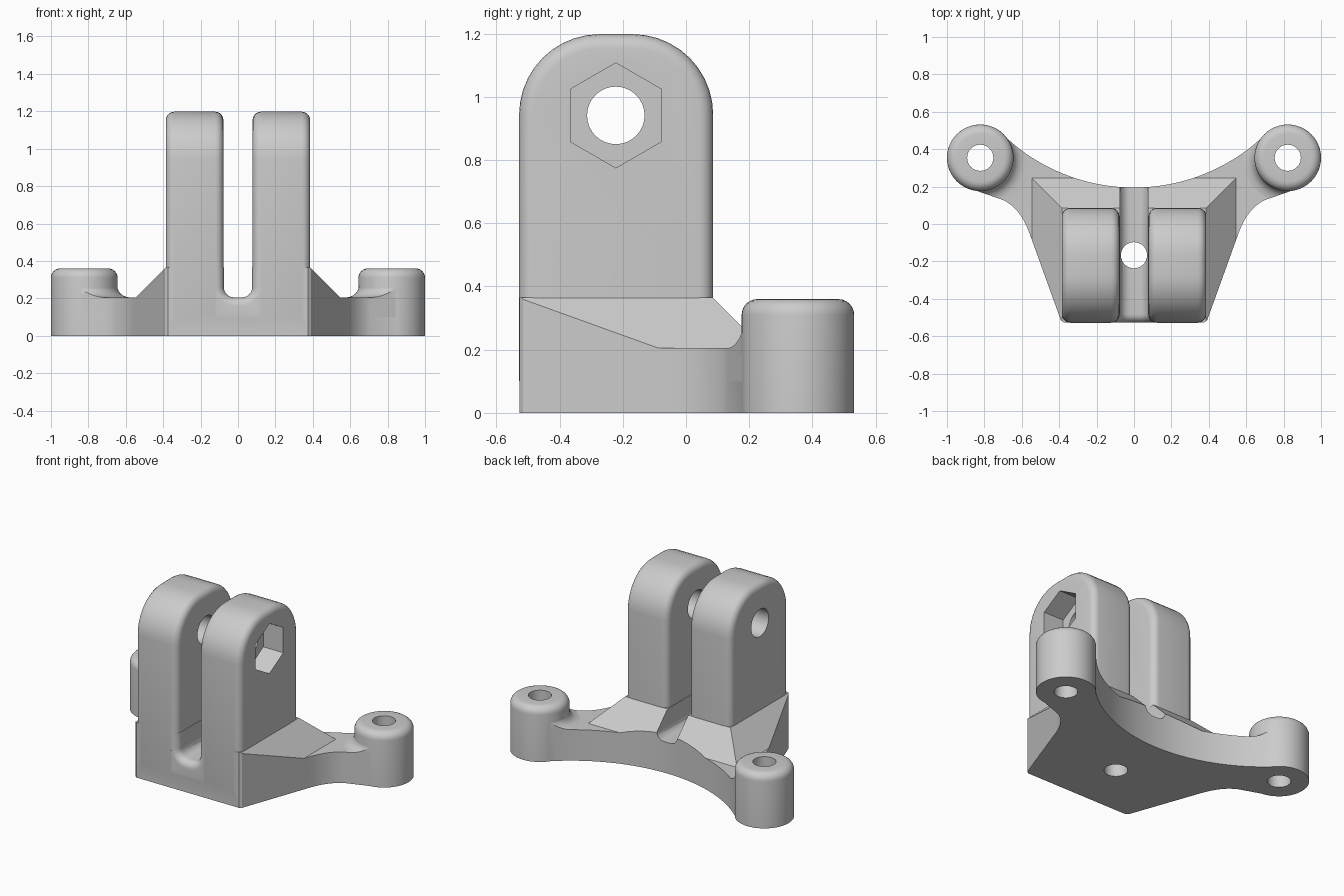
import bpy, bmesh, math
from mathutils import Vector

if "Cube" in bpy.data.objects:
    bpy.data.objects.remove(bpy.data.objects["Cube"])

grey = bpy.data.materials.new("grey plastic")
grey.diffuse_color = (0.6, 0.6, 0.6, 1)
grey.use_nodes = True
grey.node_tree.nodes["Principled BSDF"].inputs["Base Color"].default_value = grey.diffuse_color


def loft(name, rings):
    """Closed solid through a list of equal-length point rings."""
    bm = bmesh.new()
    rows = [[bm.verts.new(p) for p in ring] for ring in rings]
    n = len(rows[0])
    for a, b in zip(rows, rows[1:]):
        for i in range(n):
            j = (i + 1) % n
            bm.faces.new((a[i], a[j], b[j], b[i]))
    bm.faces.new(rows[0][::-1])
    bm.faces.new(rows[-1])
    bmesh.ops.recalc_face_normals(bm, faces=bm.faces)
    mesh = bpy.data.meshes.new(name)
    bm.to_mesh(mesh)
    bm.free()
    ob = bpy.data.objects.new(name, mesh)
    mesh.materials.append(grey)
    bpy.context.collection.objects.link(ob)
    return ob


def apply_mods(ob):
    bpy.context.view_layer.update()
    deps = bpy.context.evaluated_depsgraph_get()
    mesh = bpy.data.meshes.new_from_object(ob.evaluated_get(deps))
    ob.modifiers.clear()
    ob.data = mesh


def combine(ob, tool, op, keep=False):
    mod = ob.modifiers.new("combine", 'BOOLEAN')
    mod.operation, mod.object, mod.solver = op, tool, 'EXACT'
    apply_mods(ob)
    if not keep:
        bpy.data.objects.remove(tool)


def lathe(name, cx, cy, profile, n=48):
    """Solid of revolution about a vertical axis; profile is (radius, z)."""
    return loft(name, [[(cx + r * math.cos(2 * math.pi * i / n),
                         cy + r * math.sin(2 * math.pi * i / n), z)
                        for i in range(n)] for r, z in profile])


def x_prism(name, y, z, r, n, x0, x1):
    """Regular prism along x with a corner pointing up."""
    ring = [(y + r * math.sin(2 * math.pi * i / n),
             z + r * math.cos(2 * math.pi * i / n)) for i in range(n)]
    return loft(name, [[(x, a, b) for a, b in ring] for x in (x0, x1)])


def quarter(cx, cy, r, a0, n=10):
    return [(cx + r * math.cos(math.radians(a0 + 90 * i / n)),
             cy + r * math.sin(math.radians(a0 + 90 * i / n))) for i in range(n + 1)]


# plate outline: right half from front to back, then mirrored
FRONT, BX, BY, BR = -0.527, 0.822, 0.354, 0.178
half = [(0.375, FRONT), (0.391, FRONT + 0.012)]
p0, p1, p2 = Vector((0.555, -0.06)), Vector((0.605, 0.085)), Vector((0.70, 0.128))
for i in range(13):
    t = i / 12
    half.append(tuple((1 - t) ** 2 * p0 + 2 * t * (1 - t) * p1 + t * t * p2))
half += [(0.883, 0.192), (0.93, 0.30), (0.90, 0.42), (0.80, 0.48)]
for i in range(20):
    x = 0.683 * (1 - i / 20)
    half.append((x, 0.195 + 1.01 - math.sqrt(1.01 ** 2 - x * x)))
outline = half + [(0, 0.195)] + [(-x, y) for x, y in reversed(half)]


def plate(name, z0, z1):
    return loft(name, [[(x, y, z) for x, y in outline] for z in (z0, z1)])


FLOOR = 0.205
body = plate("bracket", 0, FLOOR)
limit = plate("outline_limit", -0.2, 1)

# sloped skirt around the towers, trimmed to the outline
skirt = loft("skirt", [[(-x, FRONT - 0.1, z), (x, FRONT - 0.1, z), (x, y, z), (-x, y, z)]
                       for x, y, z in ((0.63, 0.33, 0.12), (0.385, 0.085, 0.365))])
combine(skirt, limit, 'INTERSECT', True)
combine(body, skirt, 'UNION')

# screw bosses with a filleted foot
for s in (-1, 1):
    foot = [(0.25, 0.1), (0.24, FLOOR)]
    foot += [(0.238 - 0.062 * math.sin(a), 0.269 - 0.062 * math.cos(a))
             for a in [math.radians(15 * i) for i in range(1, 7)]]
    collar = lathe("boss_foot", s * BX, BY, foot)
    combine(collar, limit, 'INTERSECT', True)
    combine(body, collar, 'UNION')
    rim = quarter(BR - 0.05, 0.31, 0.05, 0, 6)
    combine(body, lathe("boss", s * BX, BY, [(BR, 0)] + rim), 'UNION')

# two rounded towers
side = [(FRONT - 0.001, 0.06), (0.086, 0.06)]
side += quarter(0.086 - 0.255, 1.198 - 0.255, 0.255, 0)
side += quarter(FRONT - 0.001 + 0.255, 1.198 - 0.255, 0.255, 90)
for s in (-1, 1):
    tower = loft("tower", [[(s * x, y, z) for y, z in side] for x in (0.078, 0.386)])
    bev = tower.modifiers.new("round", 'BEVEL')
    bev.width, bev.segments, bev.limit_method = 0.045, 5, 'ANGLE'
    bev.angle_limit = math.radians(60)
    apply_mods(tower)
    combine(body, tower, 'UNION')

# slot with a rounded floor, flared at the front
rings = []
flare = [(-0.06, 0.046)] + [(0.045 * (1 - math.cos(math.radians(a))),
                             0.045 * (1 - math.sin(math.radians(a))))
                            for a in range(0, 91, 15)] + [(1.0, 0)]
for dy, e in flare:
    w, r = 0.076 + e, 0.055 + e
    u = quarter(-w + r, FLOOR + 0.055, r, 180, 6) + quarter(w - r, FLOOR + 0.055, r, 270, 6)
    u += [(w, 0.42), (-w, 0.42)]
    rings.append([(x, FRONT + dy, z) for x, z in u])
combine(body, loft("slot", rings), 'DIFFERENCE')

# screw holes, pivot bore and hexagonal nut pocket
for x, y in ((-BX, BY), (BX, BY), (0, -0.167)):
    combine(body, lathe("hole", x, y, [(0.07, -0.1), (0.07, 0.5)], 32), 'DIFFERENCE')
combine(body, x_prism("bore", -0.222, 0.941, 0.091, 32, -0.6, 0.6), 'DIFFERENCE')
combine(body, x_prism("nut_pocket", -0.222, 0.941, 0.166, 6, 0.24, 0.6), 'DIFFERENCE')
bpy.data.objects.remove(limit)

# one material, smooth shading with sharp edges kept
body.data.materials.clear()
body.data.materials.append(grey)
for p in body.data.polygons:
    p.material_index = 0
bpy.context.view_layer.objects.active = body
body.select_set(True)
bpy.ops.object.shade_smooth_by_angle(angle=math.radians(30))
